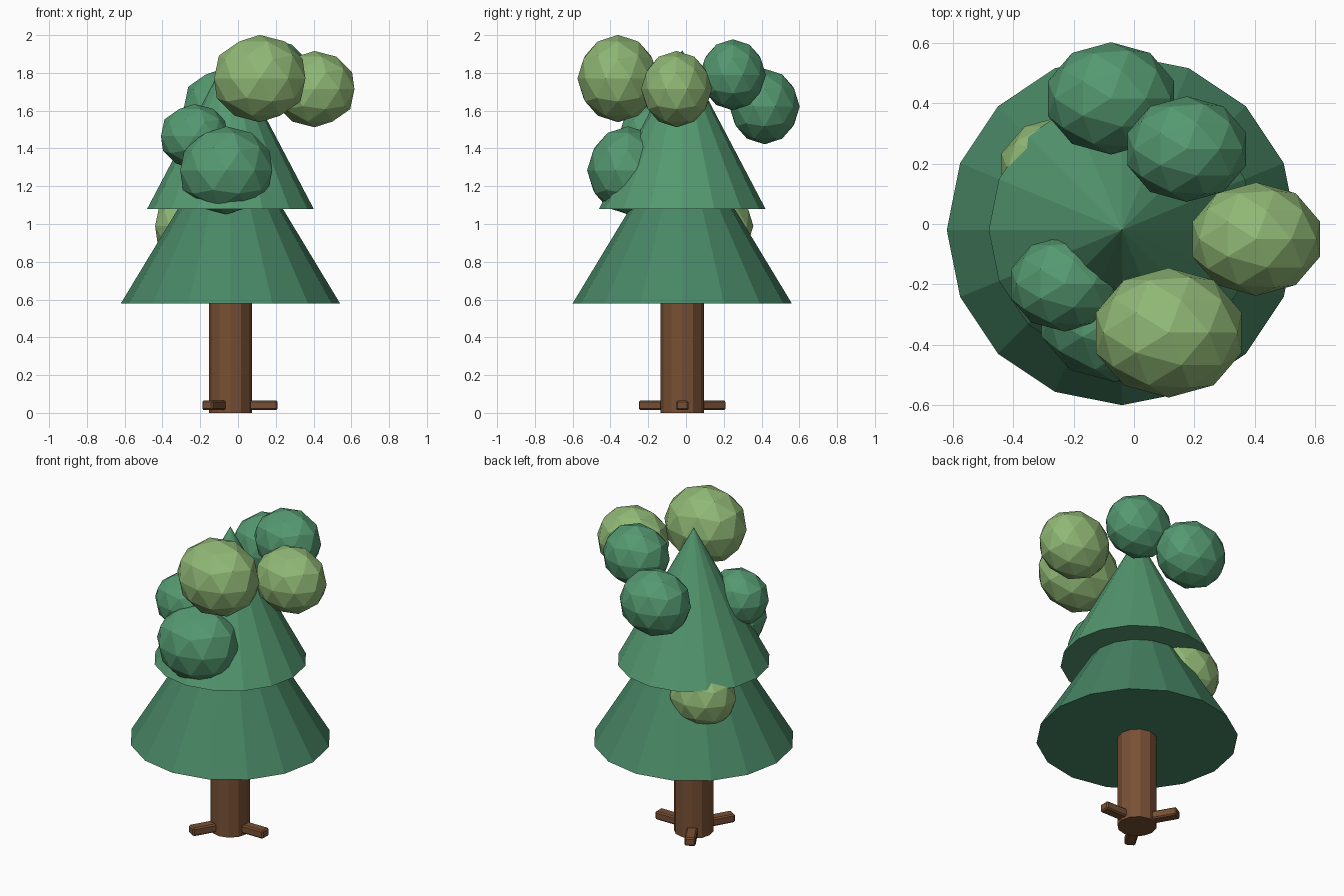
import bpy
from math import radians, cos, sin
from mathutils import Vector

if "Cube" in bpy.data.objects:
    bpy.data.objects.remove(bpy.data.objects["Cube"])

CX, CY = -0.04, -0.02


def material(name, rgb):
    m = bpy.data.materials.new(name)
    m.diffuse_color = (*rgb, 1)
    m.use_nodes = True
    m.node_tree.nodes["Principled BSDF"].inputs["Base Color"].default_value = m.diffuse_color
    return m


BARK = material("bark", (0.19, 0.08, 0.035))
DARK = material("dark_needles", (0.065, 0.24, 0.13))
MID = material("needles", (0.09, 0.32, 0.165))
LIGHT = material("light_leaves", (0.28, 0.48, 0.18))


def finish(name, mat):
    ob = bpy.context.object
    ob.name = name
    ob.data.materials.append(mat)
    return ob


def cone(name, sides, r1, r2, z0, z1, mat):
    bpy.ops.mesh.primitive_cone_add(vertices=sides, radius1=r1, radius2=r2, depth=z1 - z0,
                                    location=(CX, CY, (z0 + z1) / 2))
    return finish(name, mat)


def beam(name, angle, pitch, r0, r1, z_end, width, height):
    """Bevelled box pointing away from the trunk axis, from radius r0 to r1."""
    a, p = radians(angle), radians(pitch)
    length = (r1 - r0) / cos(p)
    r, z = (r0 + r1) / 2, z_end - length / 2 * sin(p)
    bpy.ops.mesh.primitive_cube_add(size=1, location=(CX + r * cos(a), CY + r * sin(a), z),
                                    rotation=(0, -p, a))
    ob = finish(name, BARK)
    for v in ob.data.vertices:
        v.co *= Vector((1, 1, 1))
        v.co.x *= length
        v.co.y *= width
        v.co.z *= height
    bev = ob.modifiers.new("bevel", 'BEVEL')
    bev.width = 0.008
    bev.segments = 1


# Trunk and the two needle tiers
cone("trunk", 12, 0.114, 0.114, 0.005, 1.1, BARK)
bpy.context.object.location.z -= 0.005
cone("lower_tier", 16, 0.58, 0, 0.58, 1.54, DARK)
cone("upper_tier", 16, 0.441, 0, 1.08, 1.92, MID)

# Three roots and three rising branches
for i in range(3):
    beam(f"root_{i + 1}", 120 * i, 0, 0.05, 0.25, 0.04, 0.064, 0.052)
    beam(f"branch_{i + 1}", 20 + 120 * i, 45, 0.08, 0.335, (1.19, 1.235, 1.25)[i], 0.045, 0.045)

# Foliage clumps: x, y, z, radius, material
clumps = [
    (0.115, -0.36, 1.77, 0.231, LIGHT),
    (0.405, -0.05, 1.714, 0.202, LIGHT),
    (-0.24, 0.18, 0.99, 0.19, LIGHT),
    (-0.076, 0.416, 1.622, 0.2, MID),
    (0.175, 0.248, 1.79, 0.188, MID),
    (-0.23, -0.198, 1.465, 0.17, MID),
    (-0.062, -0.307, 1.284, 0.233, MID),
]
for i, (x, y, z, r, mat) in enumerate(clumps):
    bpy.ops.mesh.primitive_ico_sphere_add(subdivisions=2, radius=r, location=(x, y, z))
    finish(f"foliage_clump_{i + 1}", mat).scale = (1.1, 0.93, 1)
